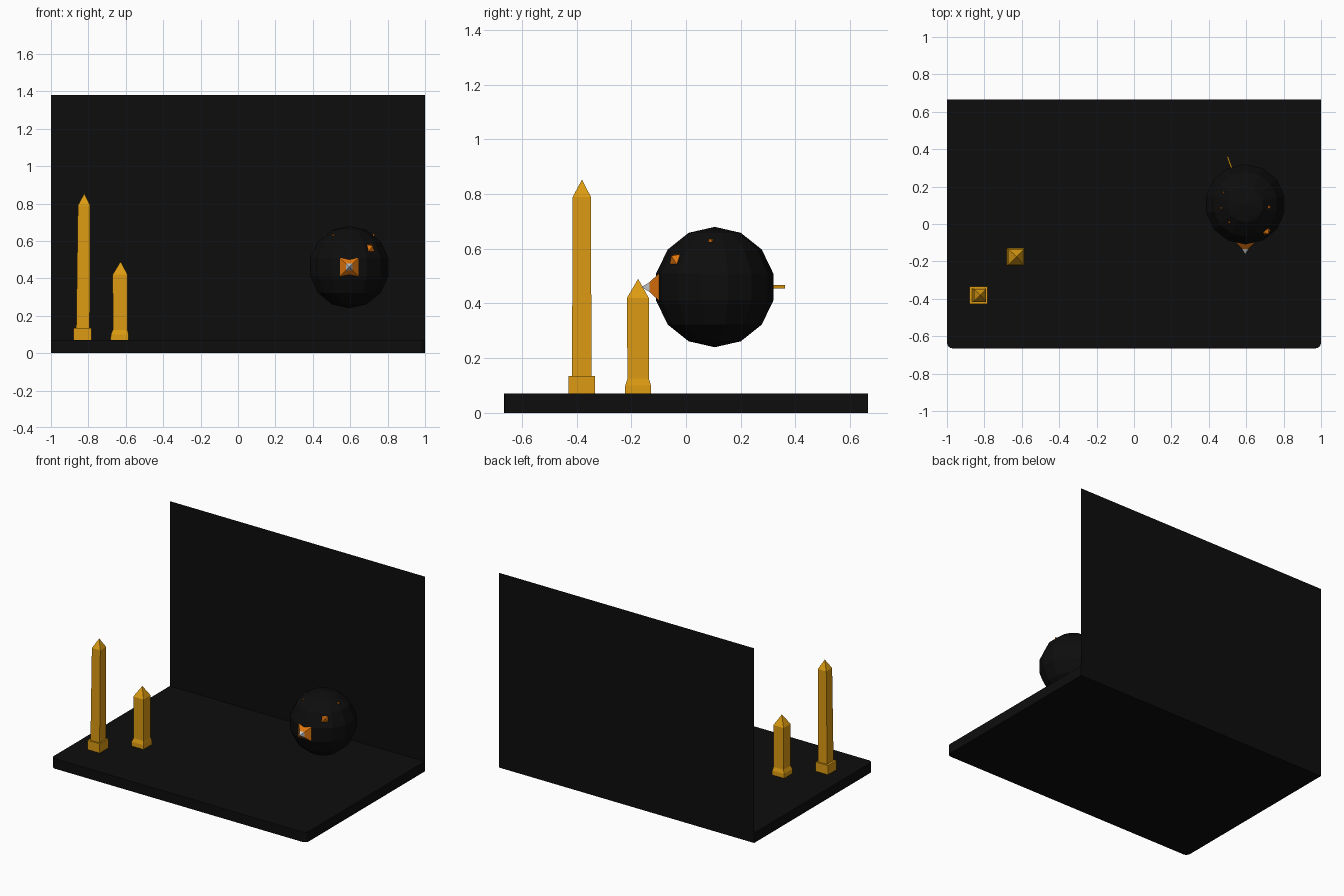
import bpy, bmesh, math
from mathutils import Vector

if "Cube" in bpy.data.objects:
    bpy.data.objects.remove(bpy.data.objects["Cube"])


def material(name, rgb):
    m = bpy.data.materials.new(name)
    m.diffuse_color = (*rgb, 1)
    m.use_nodes = True
    m.node_tree.nodes["Principled BSDF"].inputs["Base Color"].default_value = m.diffuse_color
    return m


BLACK = material("black", (0.004, 0.004, 0.004))
GOLD = material("gold", (0.72, 0.33, 0.006))
ORANGE = material("orange", (0.75, 0.18, 0.004))
PALE = material("pale_grey", (0.55, 0.57, 0.6))


def finish(bm, name, mat):
    bmesh.ops.recalc_face_normals(bm, faces=bm.faces)
    me = bpy.data.meshes.new(name)
    bm.to_mesh(me)
    bm.free()
    me.materials.append(mat)
    ob = bpy.data.objects.new(name, me)
    bpy.context.collection.objects.link(ob)
    return ob


def square_loft(name, mat, sections):
    """Skin square sections (x, y, z, half width); half width 0 is a point."""
    bm = bmesh.new()
    last = None
    for x, y, z, h in sections:
        if h == 0:
            tip = bm.verts.new((x, y, z))
            for i in range(4):
                bm.faces.new((last[i], last[(i + 1) % 4], tip))
            continue
        ring = [bm.verts.new((x + a * h, y + b * h, z))
                for a, b in ((-1, -1), (1, -1), (1, 1), (-1, 1))]
        if last is None:
            bm.faces.new(ring[::-1])
        else:
            for i in range(4):
                j = (i + 1) % 4
                bm.faces.new((last[i], last[j], ring[j], ring[i]))
        last = ring
    if sections[-1][3]:
        bm.faces.new(last)
    return finish(bm, name, mat)


# Floor slab with rounded front corners
R = 0.03
outline = [(-1, 0.665)]
for cx, start in ((-1 + R, 180), (1 - R, 270)):
    for k in range(5):
        a = math.radians(start + k * 22.5)
        outline.append((cx + R * math.cos(a), -0.665 + R + R * math.sin(a)))
outline.append((1, 0.665))
bm = bmesh.new()
face = bm.faces.new([bm.verts.new((x, y, 0)) for x, y in outline])
out = bmesh.ops.extrude_face_region(bm, geom=[face])
bmesh.ops.translate(bm, vec=(0, 0, 0.07),
                    verts=[v for v in out["geom"] if isinstance(v, bmesh.types.BMVert)])
if not face.is_valid or len([f for f in bm.faces if abs(f.calc_center_median().z) < 1e-5]) == 0:
    bm.faces.new([v for v in bm.verts if v.co.z < 1e-5])
finish(bm, "floor_slab", BLACK)

# Thin back wall
bm = bmesh.new()
bm.faces.new([bm.verts.new(p) for p in
              ((-1, 0.665, 0), (1, 0.665, 0), (1, 0.665, 1.38), (-1, 0.665, 1.38))])
finish(bm, "back_wall", BLACK)

# Tall obelisk on a square plinth
square_loft("tall_obelisk", GOLD, [
    (-0.832, -0.381, 0.07, 0.048), (-0.832, -0.381, 0.135, 0.048),
    (-0.829, -0.381, 0.135, 0.036), (-0.823, -0.381, 0.79, 0.033),
    (-0.822, -0.380, 0.853, 0)])

# Short obelisk with a flared foot
square_loft("short_obelisk", GOLD, [
    (-0.633, -0.175, 0.07, 0.048), (-0.633, -0.175, 0.10, 0.047),
    (-0.630, -0.175, 0.125, 0.039), (-0.630, -0.176, 0.42, 0.040),
    (-0.628, -0.175, 0.49, 0)])

# Faceted ball
C = Vector((0.595, 0.105, 0.46))
bm = bmesh.new()
bmesh.ops.create_uvsphere(bm, u_segments=14, v_segments=7, radius=0.22)
bmesh.ops.translate(bm, vec=C, verts=bm.verts)
finish(bm, "ball", BLACK)


def spike(name, mat, direction, sections):
    """Square spike along a direction; sections are (distance, half width)."""
    ob = square_loft(name, mat, [(0, 0, d, h) for d, h in sections])
    q = Vector(direction).to_track_quat('Z', 'Y')
    for v in ob.data.vertices:
        v.co = C + q @ v.co


# Beak with a pale tip
spike("beak", ORANGE, (0, -1, 0), [(0.19, 0.052), (0.205, 0.049), (0.238, 0.018)])
spike("beak_tip", PALE, (0, -1, 0), [(0.238, 0.018), (0.268, 0)])

# Small pyramids scattered over the upper ball
for i, (direction, base, half, tip) in enumerate((
        ((0.11, -0.14, 0.10), 0.195, 0.034, 0.232),
        ((0.125, -0.015, 0.165), 0.198, 0.018, 0.224),
        ((-0.085, -0.095, 0.17), 0.205, 0.010, 0.222),
        ((-0.13, -0.02, 0.17), 0.205, 0.010, 0.220),
        ((-0.12, 0.065, 0.17), 0.205, 0.010, 0.220))):
    spike(f"stud_{i + 1}", ORANGE, direction, [(base, half), (tip, 0)])

# Thin rod at the back of the ball
bm = bmesh.new()
bmesh.ops.create_cube(bm, size=1)
for v in bm.verts:
    s = v.co.y + 0.5
    v.co = Vector((0.523 - 0.023 * s + v.co.x * 0.009,
                   0.295 + 0.067 * s, 0.461 + v.co.z * 0.012))
finish(bm, "back_rod", GOLD)
